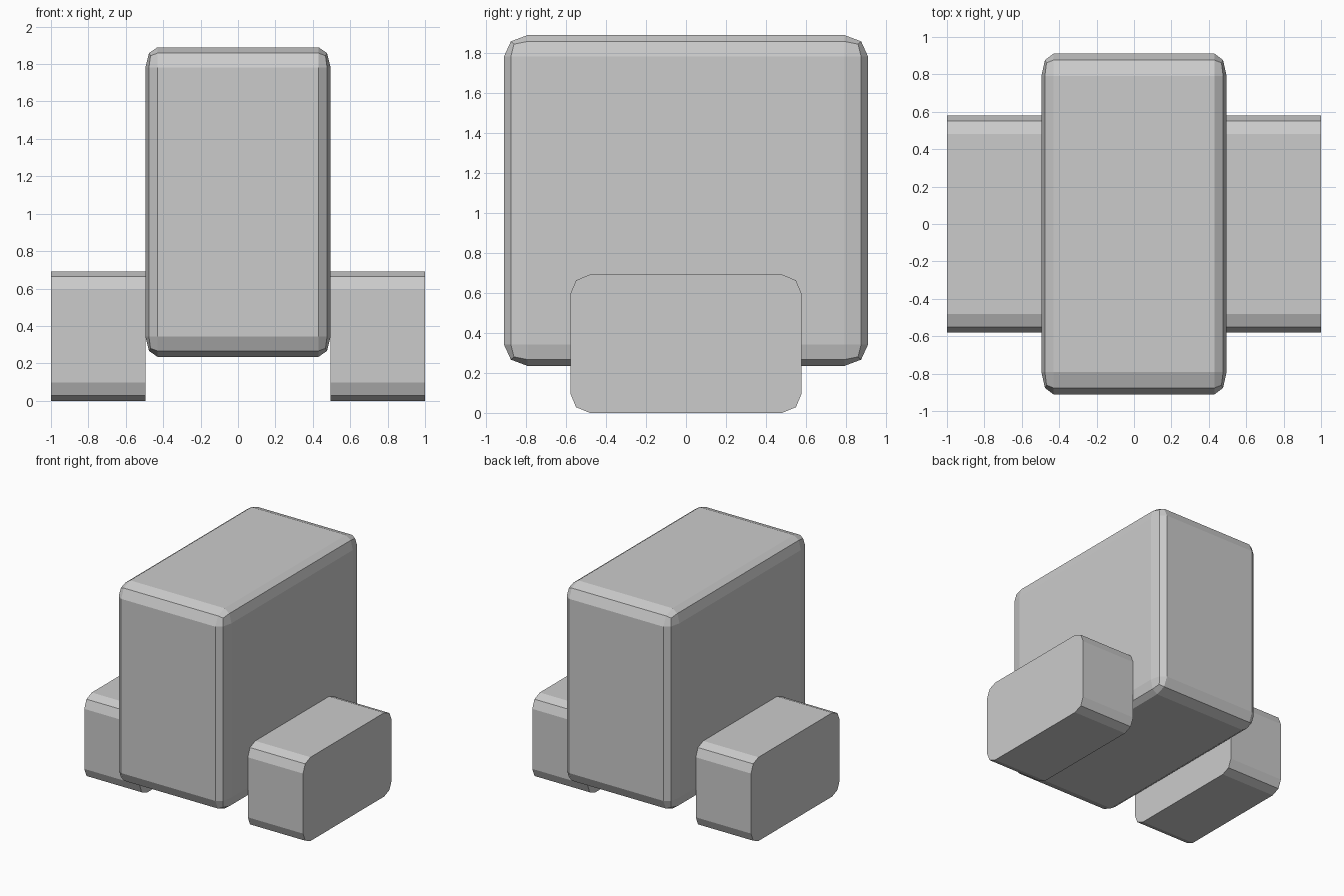
import bpy, bmesh
from mathutils import Matrix

if "Cube" in bpy.data.objects:
    bpy.data.objects.remove(bpy.data.objects["Cube"])


def block(name, lo, hi, bevel, axis_only=False, bevel_first=False):
    """Box between two corners with two-segment bevelled edges."""
    size = [h - l for l, h in zip(lo, hi)]
    centre = [(h + l) / 2 for l, h in zip(lo, hi)]
    scale = Matrix.Diagonal([s / 2 for s in size] + [1])
    bm = bmesh.new()
    bmesh.ops.create_cube(bm, size=2)
    if not bevel_first:
        bm.transform(scale)
    edges = [e for e in bm.edges
             if not axis_only or abs(e.verts[0].co.x - e.verts[1].co.x) > 0.01]
    bmesh.ops.bevel(bm, geom=edges, offset=bevel, segments=2, profile=0.5,
                    affect='EDGES', clamp_overlap=True)
    if bevel_first:
        bm.transform(scale)
    bm.transform(Matrix.Translation(centre))
    bmesh.ops.recalc_face_normals(bm, faces=bm.faces)
    mesh = bpy.data.meshes.new(name)
    bm.to_mesh(mesh)
    bm.free()
    obj = bpy.data.objects.new(name, mesh)
    bpy.context.collection.objects.link(obj)
    return obj


# Main body: bevel stretched with the box, so it is narrower across x
block("body", (-0.495, -0.911, 0.235), (0.495, 0.911, 1.89), 0.13, bevel_first=True)

# Side blocks: rounded only along the x edges, flat ends
for side, x0, x1 in (("left", -1.0, -0.495), ("right", 0.495, 1.0)):
    block(side + "_foot", (x0, -0.579, 0), (x1, 0.579, 0.692), 0.098, axis_only=True)
